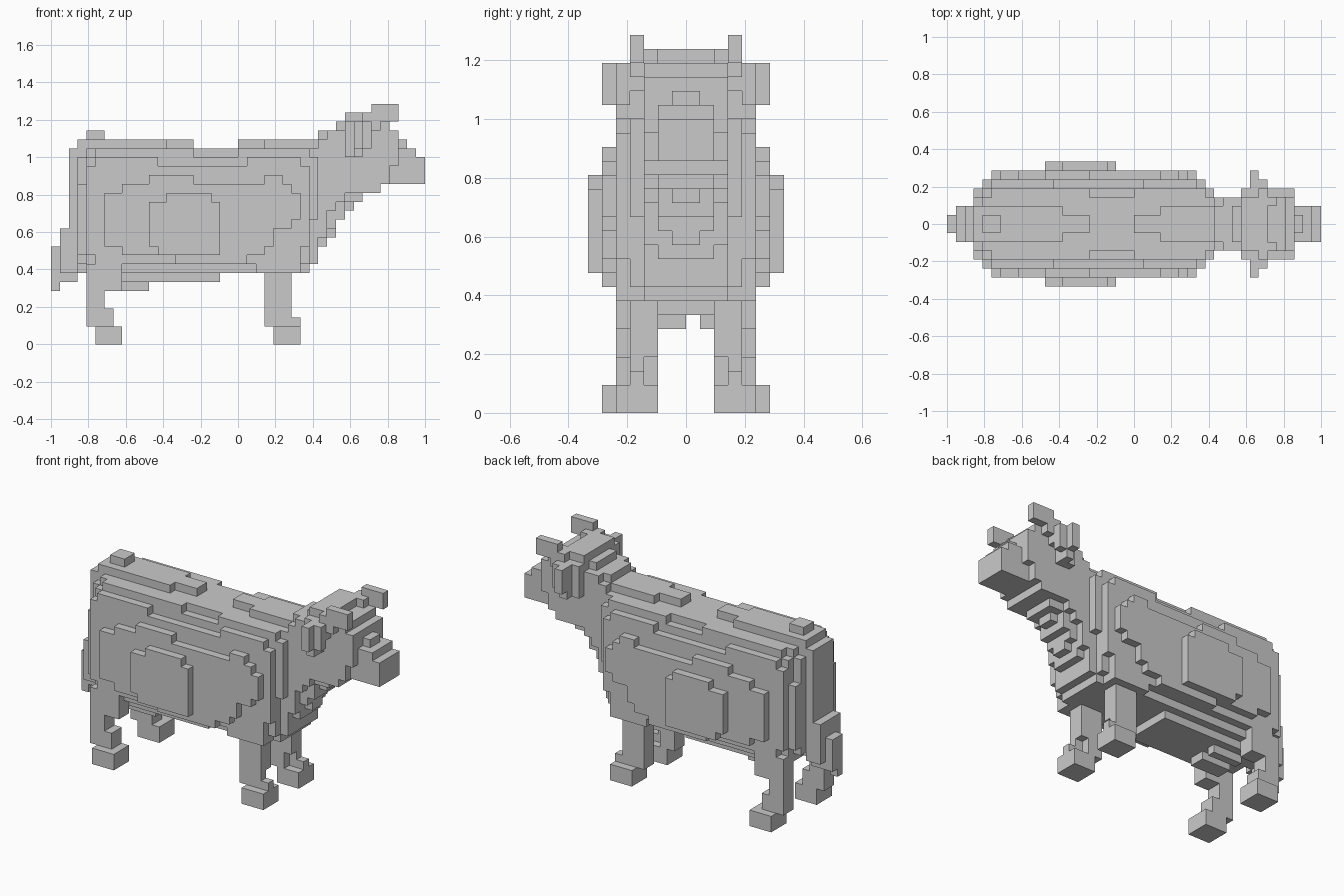
import bpy
import bmesh
from mathutils import Vector

cube = bpy.data.objects.get("Cube")
if cube:
    bpy.data.objects.remove(cube, do_unlink=True)

UNIT = 2 / 42          # edge length of one block
HALF_LENGTH = 21       # blocks from the middle to the muzzle

grey = bpy.data.materials.new("plain_grey")
grey.use_nodes = True
colour = (0.59, 0.59, 0.59, 1)
grey.diffuse_color = colour
grey.node_tree.nodes["Principled BSDF"].inputs["Base Color"].default_value = colour

parts = {}             # part name -> set of filled blocks


def fill(name, x_range, y_range, z_range, sides=(-1, 1)):
    """Fill a block range on the chosen sides of the centre plane."""
    blocks = parts.setdefault(name, set())
    for x in range(*x_range):
        for y in range(*y_range):
            for z in range(*z_range):
                for side in sides:
                    blocks.add((x, y if side > 0 else -1 - y, z))


def layer(name, half_width, *spans):
    """Fill side silhouettes, given as x and z spans, to a half width."""
    for x_start, x_end, z_start, z_end in spans:
        fill(name, (x_start, x_end), (0, half_width), (z_start, z_end))


# Torso, stepped from the spine out to the flanks
layer("torso", 1, (4, 6, 22, 24), (13, 16, 22, 23), (21, 24, 22, 23))
layer("torso", 2, (3, 13, 22, 23), (24, 30, 22, 23), (3, 4, 9, 22))
layer("torso", 3, (4, 29, 8, 22), (3, 4, 9, 21), (29, 30, 9, 22), (7, 19, 7, 8))
layer("torso", 4, (3, 4, 10, 18), (4, 29, 9, 21), (29, 30, 14, 21))
layer("torso", 4, (5, 28, 8, 21), (5, 16, 21, 22), (21, 29, 21, 22))
layer("torso", 5, (4, 28, 10, 20), (28, 29, 11, 20), (5, 28, 9, 20))
layer("torso", 5, (5, 12, 20, 21), (22, 28, 20, 21))
layer("torso", 6, (6, 28, 14, 17), (6, 25, 11, 17), (8, 27, 13, 18), (8, 24, 10, 18))
layer("torso", 6, (14, 22, 9, 18), (11, 16, 18, 19), (24, 26, 18, 19))
layer("flank", 7, (11, 19, 11, 16), (12, 19, 10, 16), (13, 18, 16, 17))

# Udder under the hind belly
fill("udder", (7, 11), (0, 2), (6, 7), sides=(-1,))
fill("udder", (7, 11), (1, 2), (6, 7), sides=(1,))

# Chest and neck, rounded below and rising towards the head
layer("neck", 1, (30, 32, 12, 13), (33, 34, 15, 16))
layer("neck", 2, (30, 31, 11, 12), (30, 32, 13, 16), (30, 32, 23, 24))
layer("neck", 2, (32, 33, 14, 16), (33, 35, 16, 17), (32, 33, 24, 25))
layer("neck", 3, (30, 31, 12, 23), (31, 32, 15, 24), (32, 33, 16, 24), (33, 37, 17, 18))

# Head, muzzle, horns and ears
layer("head", 3, (33, 38, 18, 25), (38, 39, 20, 24), (33, 36, 25, 26))
layer("muzzle", 2, (38, 42, 18, 21), (39, 41, 21, 22))
layer("muzzle", 1, (39, 40, 22, 23))
fill("horns", (36, 39), (3, 4), (25, 27))
fill("horns", (35, 37), (2, 4), (24, 26))
fill("ears", (33, 35), (3, 4), (21, 23))
fill("ears", (33, 36), (3, 4), (23, 25))
fill("ears", (34, 36), (4, 5), (22, 25))
fill("ears", (34, 35), (4, 5), (21, 22))
fill("ears", (34, 35), (5, 6), (22, 25))

# Legs and hooves, mirrored in pairs
fill("hind_legs", (4, 8), (3, 5), (6, 9))
fill("hind_legs", (4, 6), (3, 5), (4, 6))
fill("hind_legs", (4, 7), (3, 5), (2, 4))
fill("hind_hooves", (5, 8), (3, 6), (0, 2))
fill("front_legs", (23, 28), (3, 5), (8, 9))
fill("front_legs", (24, 27), (3, 4), (2, 8))
fill("front_legs", (24, 27), (2, 3), (4, 8))
fill("front_legs", (24, 26), (2, 3), (2, 4))
fill("front_hooves", (25, 28), (2, 5), (0, 2))
fill("front_hooves", (27, 28), (3, 4), (2, 3))

# Tail hanging down the rump
layer("tail", 2, (2, 3, 9, 22), (1, 3, 8, 13))
layer("tail", 1, (0, 1, 7, 11), (1, 3, 7, 9), (3, 4, 8, 9))
fill("tail", (0, 1), (0, 1), (6, 7), sides=(-1,))

# Build each part from its outward block faces only
occupied = set().union(*parts.values())
claimed = set()
for name, blocks in parts.items():
    bm = bmesh.new()
    corners = {}

    def corner(point):
        key = tuple(point)
        if key not in corners:
            x, y, z = key
            corners[key] = bm.verts.new(Vector((x - HALF_LENGTH, y, z)) * UNIT)
        return corners[key]

    for block in sorted(blocks - claimed):
        for axis in range(3):
            for step in (0, 1):
                neighbour = list(block)
                neighbour[axis] += 2 * step - 1
                if tuple(neighbour) in occupied:
                    continue
                loop = []
                for u, v in ((0, 0), (1, 0), (1, 1), (0, 1)):
                    point = list(block)
                    point[axis] += step
                    point[(axis + 1) % 3] += u
                    point[(axis + 2) % 3] += v
                    loop.append(corner(point))
                bm.faces.new(loop if step else loop[::-1])
    claimed |= blocks

    mesh = bpy.data.meshes.new(name)
    bm.to_mesh(mesh)
    bm.free()
    mesh.materials.append(grey)
    bpy.context.collection.objects.link(bpy.data.objects.new(name, mesh))
